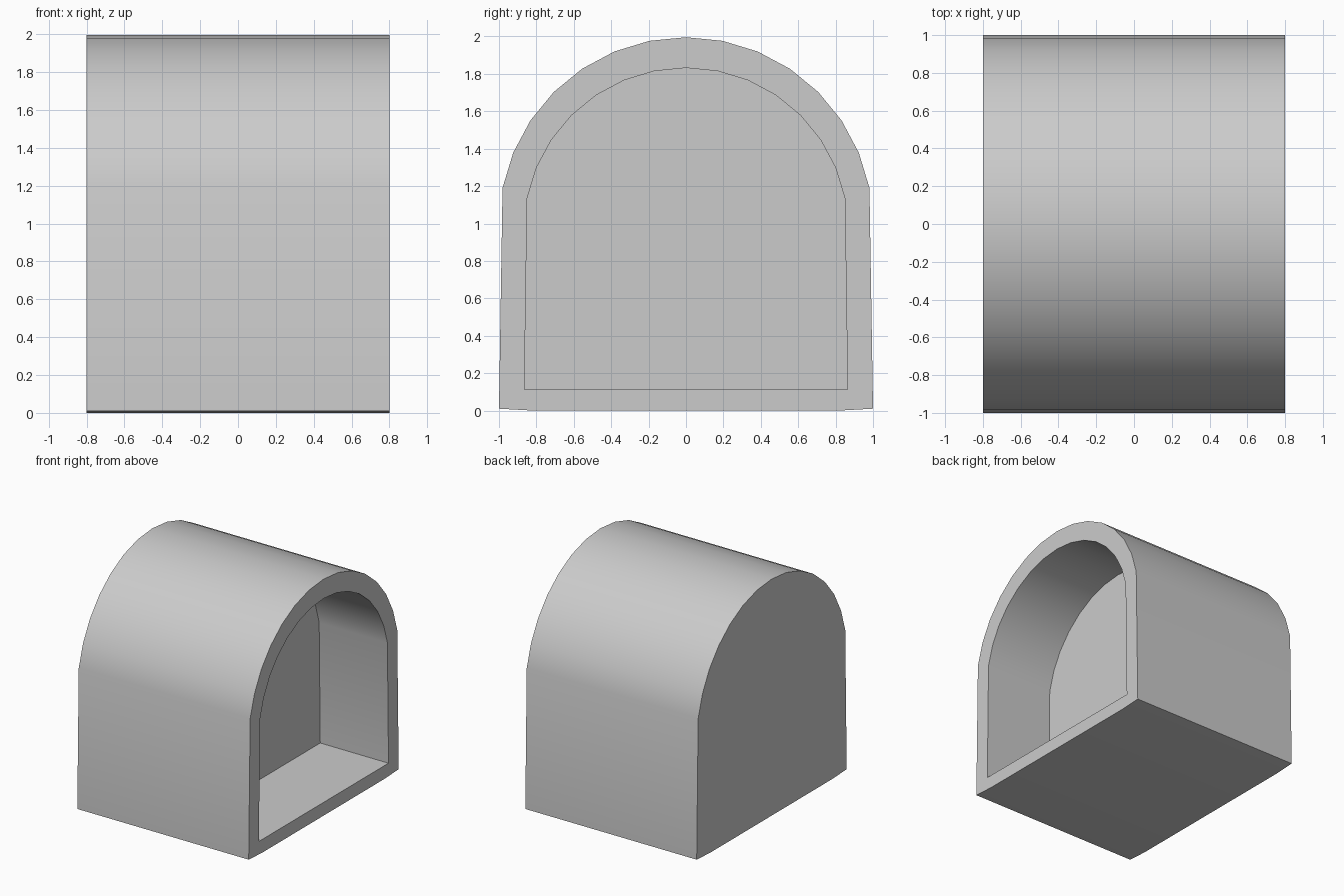
import bpy, bmesh
from math import sin, cos, radians

if "Cube" in bpy.data.objects:
    bpy.data.objects.remove(bpy.data.objects["Cube"])


def arch(radius, centre_z, corner_y, corner_z, base_y, base_z):
    """Closed arch outline in y/z: faceted half circle on straight legs."""
    arc = [(radius * sin(radians(11.25 * k)), centre_z + radius * cos(radians(11.25 * k)))
           for k in range(-7, 8)]
    return arc + [(corner_y, corner_z), (base_y, base_z),
                  (-base_y, base_z), (-corner_y, corner_z)]


outer = arch(1.0, 0.996, 1.0, 0.01, 0.82, 0.0)
inner = arch(0.866, 0.966, 0.864, 0.112, 0.75, 0.112)

bm = bmesh.new()


def ring(profile, x):
    return [bm.verts.new((x, y, z)) for y, z in profile]


def bridge(a, b):
    n = len(a)
    for i in range(n):
        j = (i + 1) % n
        bm.faces.new((a[i], a[j], b[j], b[i]))


# Closed end, outer shell, rim, recess walls, recess back
rings = [ring(outer, -0.8), ring(outer, 0.8), ring(inner, 0.8), ring(inner, 0.163)]
for a, b in zip(rings, rings[1:]):
    bridge(a, b)
bm.faces.new(rings[0])
bm.faces.new(rings[-1])
bmesh.ops.recalc_face_normals(bm, faces=bm.faces[:])

mesh = bpy.data.meshes.new("arched_shelter")
bm.to_mesh(mesh)
bm.free()
shelter = bpy.data.objects.new("arched_shelter", mesh)
bpy.context.collection.objects.link(shelter)

# Smooth arch, sharp corners
bpy.context.view_layer.objects.active = shelter
shelter.select_set(True)
bpy.ops.object.shade_smooth_by_angle(angle=radians(30))
